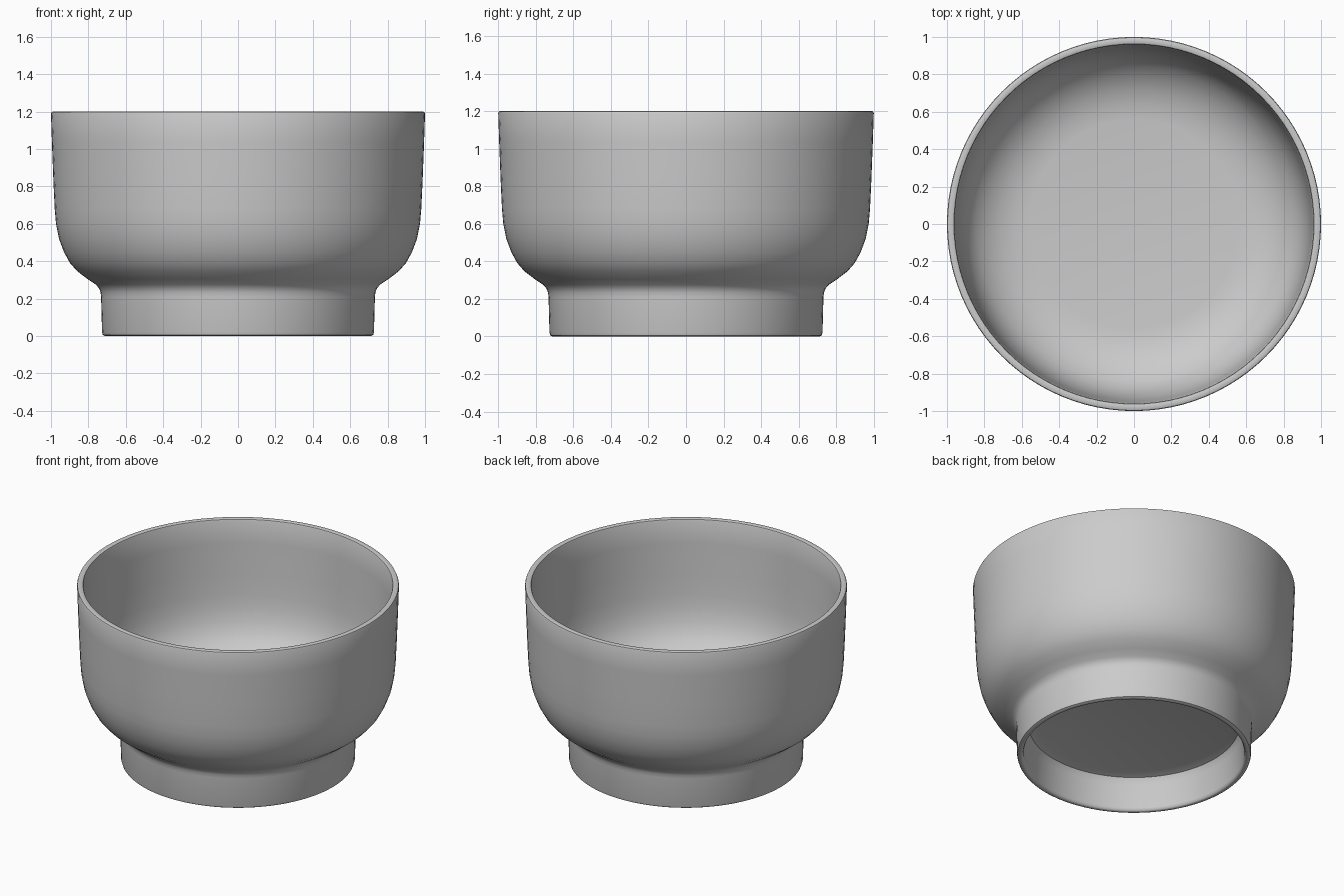
import bpy, bmesh, math

cube = bpy.data.objects.get("Cube")
if cube:
    bpy.data.objects.remove(cube, do_unlink=True)

# Single plain grey clay colour
grey = bpy.data.materials.new("light_grey")
grey.use_nodes = True
colour = (0.6, 0.6, 0.6, 1.0)
grey.diffuse_color = colour
grey.node_tree.nodes["Principled BSDF"].inputs["Base Color"].default_value = colour


def lathe(name, profile, steps=96):
    """Revolve a (radius, height) profile around z."""
    bm = bmesh.new()
    verts = [bm.verts.new((r, 0, z)) for r, z in profile]
    edges = [bm.edges.new(pair) for pair in zip(verts, verts[1:])]
    bmesh.ops.spin(bm, geom=verts + edges, cent=(0, 0, 0), axis=(0, 0, 1),
                   angle=math.tau, steps=steps, use_merge=False)
    bmesh.ops.remove_doubles(bm, verts=bm.verts, dist=0.0005)
    bmesh.ops.recalc_face_normals(bm, faces=bm.faces)
    mesh = bpy.data.meshes.new(name)
    bm.to_mesh(mesh)
    bm.free()
    mesh.materials.append(grey)
    obj = bpy.data.objects.new(name, mesh)
    bpy.context.collection.objects.link(obj)
    bpy.ops.object.select_all(action='DESELECT')
    obj.select_set(True)
    bpy.context.view_layer.objects.active = obj
    bpy.ops.object.shade_smooth_by_angle(angle=math.radians(40))
    return obj


# Hollow foot: recess ceiling, inner wall and rounded bottom edge
foot = [(0, 0.235), (0.60, 0.235), (0.655, 0.22), (0.675, 0.18), (0.685, 0.02),
        (0.692, 0.004), (0.70, 0), (0.712, 0), (0.723, 0.006), (0.727, 0.02)]
# Outer wall: waist fillet, rounded belly and nearly straight side
outer = [(0.732, 0.21), (0.735, 0.235), (0.743, 0.255), (0.76, 0.275),
         (0.805, 0.305), (0.86, 0.347), (0.898, 0.39), (0.93, 0.448),
         (0.957, 0.52), (0.973, 0.60), (0.98, 0.68), (0.987, 0.83),
         (0.995, 1.04), (1.0, 1.19)]
# Lip and inner surface down to the flat floor
inner = [(0.997, 1.197), (0.991, 1.2), (0.969, 1.2), (0.963, 1.197),
         (0.96, 1.19), (0.955, 1.04), (0.947, 0.83), (0.94, 0.69),
         (0.93, 0.60), (0.91, 0.52), (0.882, 0.455), (0.845, 0.405),
         (0.79, 0.355), (0.72, 0.315), (0.64, 0.29), (0.56, 0.28), (0, 0.28)]

lathe("bowl", foot + outer + inner)
